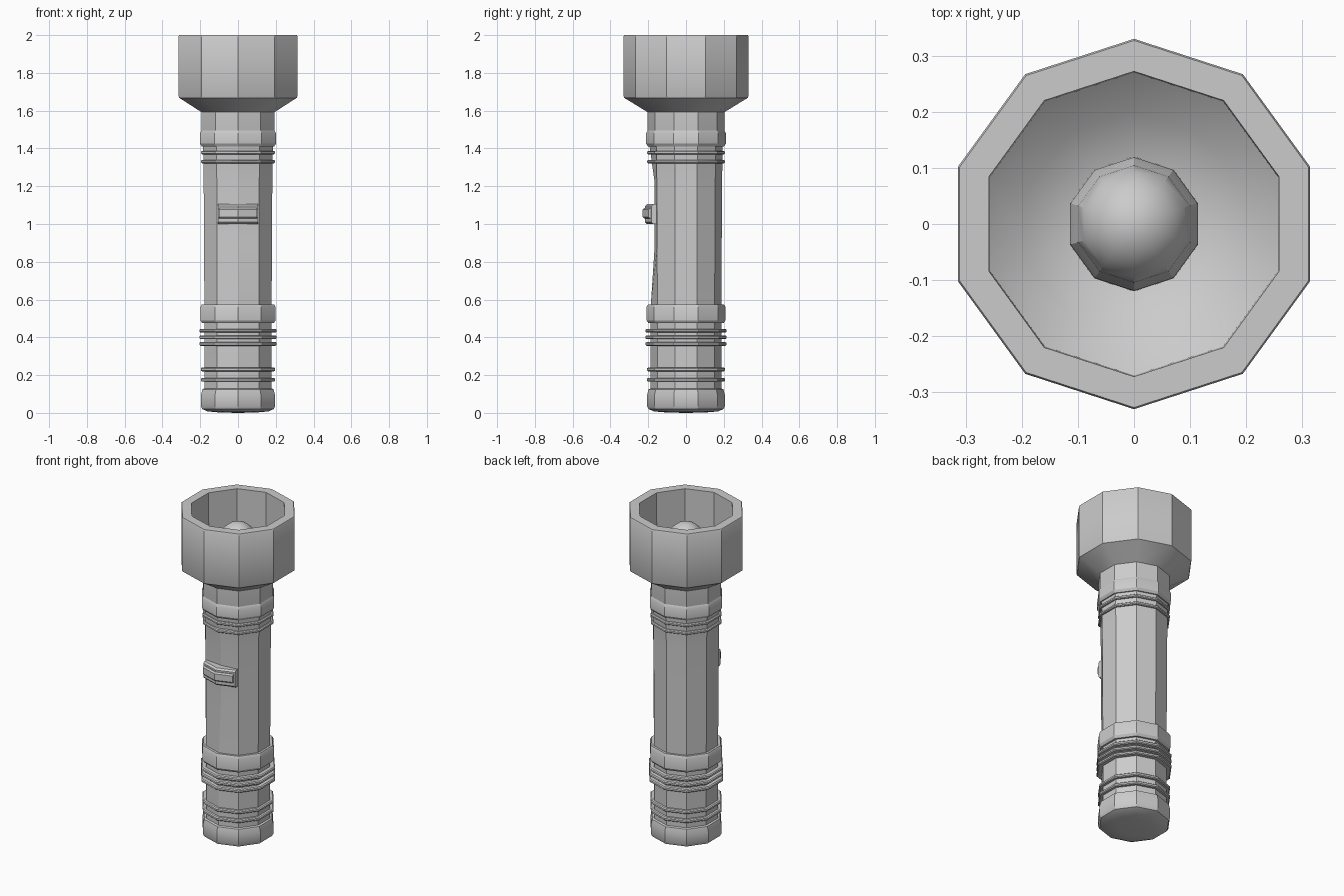
import bpy, bmesh, math

if "Cube" in bpy.data.objects:
    bpy.data.objects.remove(bpy.data.objects["Cube"])

SIDES = 10


def finish(name, bm):
    bmesh.ops.remove_doubles(bm, verts=bm.verts, dist=1e-5)
    bmesh.ops.recalc_face_normals(bm, faces=bm.faces)
    me = bpy.data.meshes.new(name)
    bm.to_mesh(me)
    bm.free()
    ob = bpy.data.objects.new(name, me)
    bpy.context.collection.objects.link(ob)
    bpy.ops.object.select_all(action='DESELECT')
    ob.select_set(True)
    bpy.context.view_layer.objects.active = ob
    bpy.ops.object.shade_smooth_by_angle(angle=math.radians(30))
    return ob


def lathe(name, profile, closed=False):
    """Ten-sided turned part from (radius, z) points, corner facing front."""
    bm = bmesh.new()
    rings = []
    for r, z in profile:
        rings.append([bm.verts.new((r * math.sin(2 * math.pi * i / SIDES),
                                    -r * math.cos(2 * math.pi * i / SIDES), z))
                      for i in range(SIDES)])
    pairs = list(zip(rings, rings[1:]))
    if closed:
        pairs.append((rings[-1], rings[0]))
    for a, b in pairs:
        for i in range(SIDES):
            j = (i + 1) % SIDES
            bm.faces.new((a[i], a[j], b[j], b[i]))
    bmesh.ops.dissolve_degenerate(bm, dist=1e-6, edges=bm.edges)
    return finish(name, bm)


def ring(name, z, r, h):
    lathe(name, [(0.17, z - h), (r - 0.006, z - h), (r, z - h * 0.5),
                 (r, z + h * 0.5), (r - 0.006, z + h), (0.17, z + h)], True)


# Barrel, with its front corner flattened around the switch
barrel = lathe("barrel", [(0.187, 0.08), (0.187, 0.56), (0.189, 0.88),
                          (0.191, 1.22), (0.194, 1.42), (0.203, 1.48), (0.203, 1.60)])
for v in barrel.data.vertices:
    if abs(v.co.x) < 1e-4 and v.co.y < 0 and 0.8 < v.co.z < 1.3:
        v.co.y = -0.166

# Tail cap with shallow domed base
lathe("tail_cap", [(0, 0.0), (0.10, 0.002), (0.17, 0.008), (0.198, 0.02), (0.206, 0.035),
                   (0.206, 0.095), (0.198, 0.125), (0.185, 0.13)])

# Collars
for name, z0, z1, r in (("lower_collar", 0.475, 0.575, 0.209),
                        ("upper_collar", 1.41, 1.495, 0.211)):
    lathe(name, [(0.17, z0), (r - 0.01, z0), (r, z0 + 0.015),
                 (r, z1 - 0.015), (r - 0.008, z1), (0.17, z1)], True)

# Grip rings
for i, z in enumerate((0.175, 0.23)):
    ring(f"tail_ring_{i}", z, 0.207, 0.01)
for i, z in enumerate((0.365, 0.4, 0.435)):
    ring(f"grip_ring_{i}", z, 0.215, 0.01)
for i, z in enumerate((1.33, 1.378)):
    ring(f"upper_ring_{i}", z, 0.206, 0.009)

# Head shell with hollow reflector
lathe("head", [(0.200, 1.59), (0.327, 1.668), (0.33, 1.675), (0.33, 1.995), (0.327, 2.0),
               (0.272, 2.0), (0.270, 1.72), (0.20, 1.66), (0.11, 1.62), (0, 1.61)])

# Bulb dome
dome = [(0.108 * math.cos(a), 1.80 + 0.12 * math.sin(a))
        for a in (math.radians(15 * k) for k in range(7))]
lathe("bulb", [(0.12, 1.62), (0.119, 1.78)] + dome)


def bar(name, half_x, z0, z1, front, inner, bevel):
    """Bent bar following the two front facets of the barrel."""
    slope = math.tan(math.radians(18))
    bm = bmesh.new()
    sections = []
    for x in (-half_x, 0, half_x):
        yf, yb = front + slope * abs(x), inner
        pts = [(yb, z0), (yf + bevel, z0), (yf, z0 + bevel),
               (yf, z1 - bevel), (yf + bevel, z1), (yb, z1)]
        sections.append([bm.verts.new((x, y, z)) for y, z in pts])
    for a, b in zip(sections, sections[1:]):
        for i in range(6):
            j = (i + 1) % 6
            bm.faces.new((a[i], a[j], b[j], b[i]))
    bm.faces.new(sections[0])
    bm.faces.new(sections[-1])
    finish(name, bm)


# Switch base and raised slider
bar("switch_base", 0.107, 1.0, 1.105, -0.217, -0.155, 0.01)
bar("switch_slider", 0.10, 1.03, 1.085, -0.23, -0.17, 0.008)
